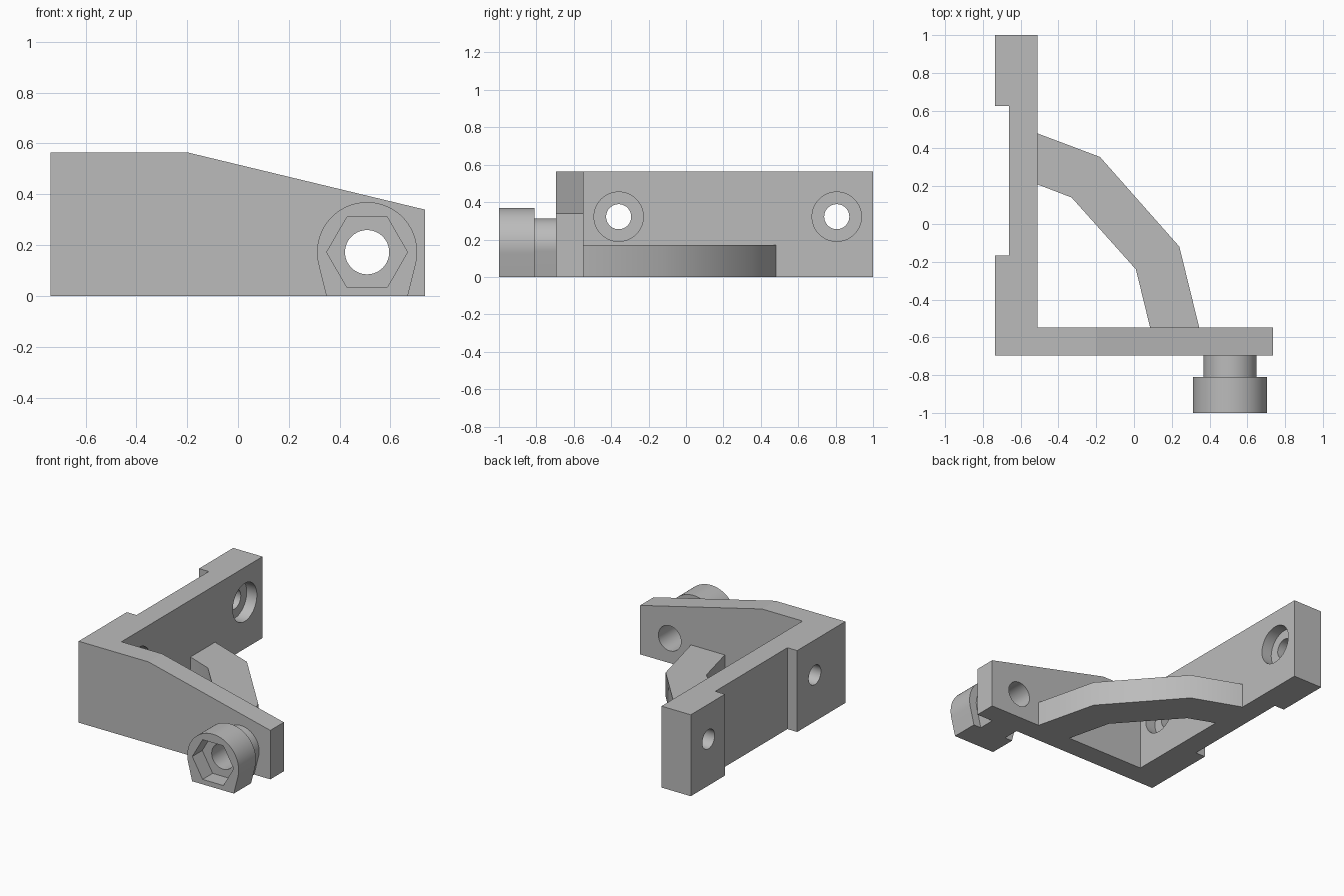
import bpy, bmesh
from math import cos, sin, pi, tan, radians

cube = bpy.data.objects.get("Cube")
if cube:
    bpy.data.objects.remove(cube, do_unlink=True)

grey = bpy.data.materials.new("plain grey")
grey.use_nodes = True
grey.diffuse_color = (0.5, 0.5, 0.5, 1)
grey.node_tree.nodes["Principled BSDF"].inputs["Base Color"].default_value = (0.5, 0.5, 0.5, 1)


def prism(name, outline, axis, low, high):
    """Extrude a 2D outline along an axis between two positions."""
    place = {"x": lambda u, v, h: (h, u, v),
             "y": lambda u, v, h: (u, h, v),
             "z": lambda u, v, h: (u, v, h)}[axis]
    bm = bmesh.new()
    ends = [[bm.verts.new(place(u, v, h)) for u, v in outline] for h in (low, high)]
    bm.faces.new(ends[0])
    bm.faces.new(ends[1])
    n = len(outline)
    for i in range(n):
        j = (i + 1) % n
        bm.faces.new((ends[0][i], ends[0][j], ends[1][j], ends[1][i]))
    bmesh.ops.recalc_face_normals(bm, faces=bm.faces)
    mesh = bpy.data.meshes.new(name)
    bm.to_mesh(mesh)
    bm.free()
    mesh.materials.append(grey)
    obj = bpy.data.objects.new(name, mesh)
    bpy.context.collection.objects.link(obj)
    return obj


def circle(u, v, r, sides=64):
    return [(u + r * cos(2 * pi * i / sides), v + r * sin(2 * pi * i / sides)) for i in range(sides)]


def footed_round(u, v, r, taper=radians(14), steps=48):
    """Round top whose tangent sides taper down to the ground."""
    arc = []
    for i in range(steps + 1):
        a = -taper + (pi + 2 * taper) * i / steps
        arc.append((u + r * cos(a), v + r * sin(a)))
    foot = r * cos(taper) - (v - r * sin(taper)) * tan(taper)
    return arc + [(u - foot, 0), (u + foot, 0)]


def activate(obj):
    bpy.ops.object.select_all(action="DESELECT")
    obj.select_set(True)
    bpy.context.view_layer.objects.active = obj


def cut(obj, cutter):
    activate(obj)
    mod = obj.modifiers.new("cut", "BOOLEAN")
    mod.operation = "DIFFERENCE"
    mod.solver = "EXACT"
    mod.object = cutter
    bpy.ops.object.modifier_apply(modifier=mod.name)
    bpy.data.objects.remove(cutter, do_unlink=True)


def smooth(obj, degrees):
    activate(obj)
    bpy.ops.object.shade_smooth_by_angle(angle=radians(degrees))


# L-shaped bracket with a shallow recess in the wall side
bracket = prism("bracket", [
    (-0.737, -0.695), (0.735, -0.695), (0.735, -0.547), (-0.512, -0.547),
    (-0.512, 1), (-0.737, 1), (-0.737, 0.625), (-0.662, 0.625),
    (-0.662, -0.167), (-0.737, -0.167)], "z", 0, 0.565)

# Sloping top of the arm
cut(bracket, prism("slope_cutter", [(-0.2, 0.565), (0.9, 0.3), (0.9, 0.8), (-0.2, 0.8)], "y", -0.8, -0.4))

# Counterbored mounting holes in the wall side
for y in (-0.36, 0.806):
    cut(bracket, prism("hole_cutter", circle(y, 0.322, 0.067), "x", -0.9, -0.4))
    cut(bracket, prism("counterbore_cutter", circle(y, 0.322, 0.132), "x", -0.59, -0.4))

# Angled brace between wall side and arm
brace = prism("brace", [
    (-0.512, 0.48), (-0.18, 0.355), (0.24, -0.12), (0.345, -0.547),
    (0.085, -0.547), (0.01, -0.24), (-0.33, 0.14), (-0.512, 0.21)], "z", 0, 0.17)

# Neck and head of the boss on the front of the arm
BX, BZ = 0.508, 0.172
neck = prism("boss_neck", footed_round(BX, BZ, 0.141), "y", -0.81, -0.695)
head = prism("boss_head", footed_round(BX, BZ, 0.197), "y", -1, -0.81)

# Bolt hole through the arm and boss, hexagonal pocket in the head
for part in (bracket, neck, head):
    cut(part, prism("bolt_cutter", circle(BX, BZ, 0.087), "y", -1.2, -0.4))
cut(head, prism("hex_cutter", circle(BX, BZ, 0.159, 6), "y", -1.2, -0.89))

smooth(bracket, 10)
for part in (brace, neck, head):
    smooth(part, 30)
